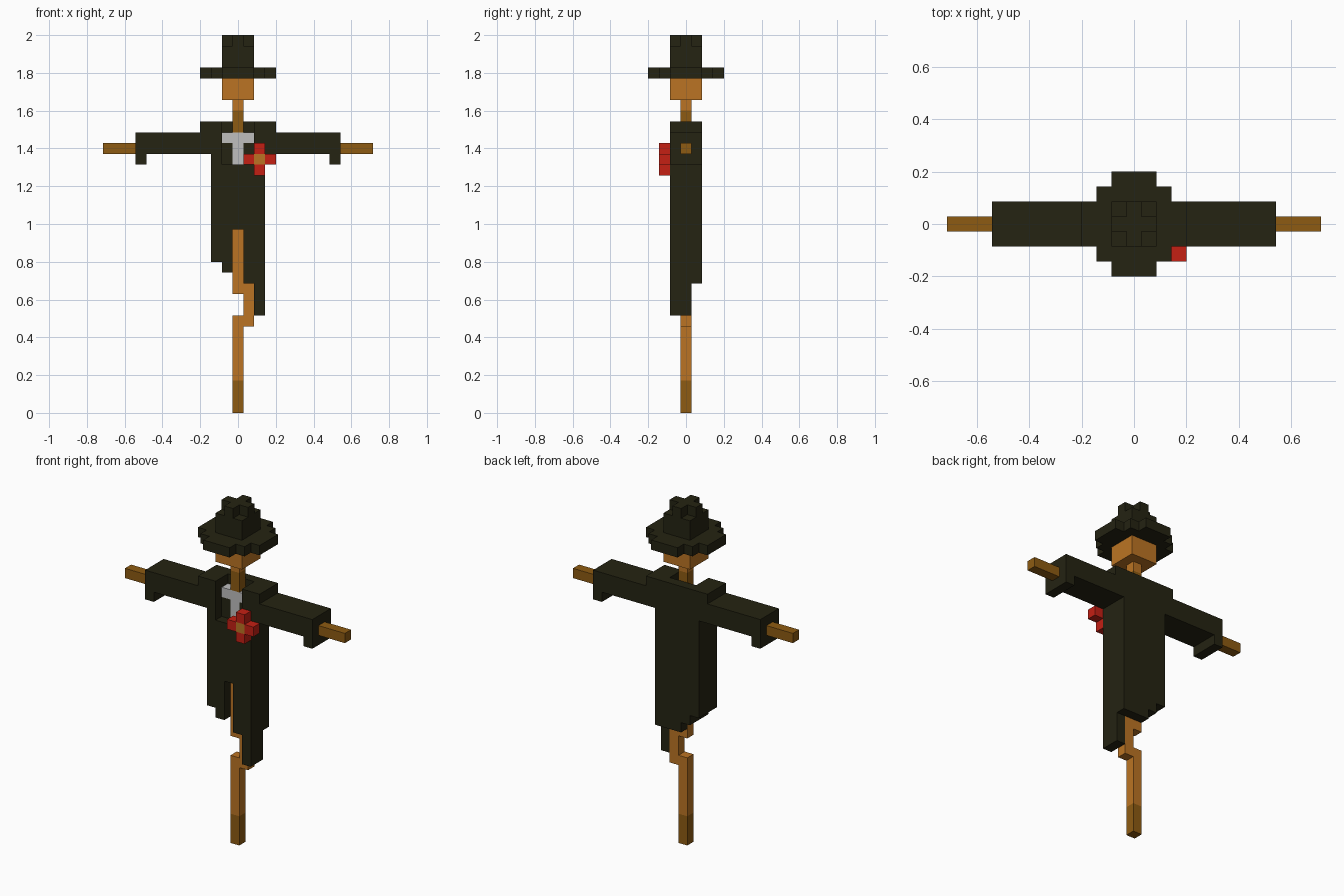
import bpy
import bmesh
from mathutils import Vector

U = 2 / 35  # edge of one block

cube = bpy.data.objects.get("Cube")
if cube:
    bpy.data.objects.remove(cube)


def material(name, color):
    m = bpy.data.materials.new(name)
    m.use_nodes = True
    m.diffuse_color = (*color, 1)
    m.node_tree.nodes["Principled BSDF"].inputs["Base Color"].default_value = (*color, 1)
    return m


CLOTH = material("dark cloth", (0.018, 0.017, 0.006))
WOOD = material("light wood", (0.50, 0.175, 0.017))
BROWN = material("dark wood", (0.27, 0.105, 0.006))
RED = material("red petal", (0.56, 0.014, 0.007))
GREY = material("grey shirt", (0.52, 0.52, 0.52))


def box(x0, x1, y0, y1, z0, z1):
    """Set of block cells, both ends included."""
    return {(x, y, z) for x in range(x0, x1 + 1)
            for y in range(y0, y1 + 1) for z in range(z0, z1 + 1)}


def build(name, cells, mat):
    """Join cells into one solid skin, keeping only the outer faces."""
    bm = bmesh.new()
    verts = {}

    def vert(p):
        key = tuple(round(c * 2) for c in p)
        if key not in verts:
            verts[key] = bm.verts.new(Vector((p.x, p.y, p.z + 0.5)) * U)
        return verts[key]

    for cell in sorted(cells):
        c = Vector(cell)
        for axis in range(3):
            for sign in (-1, 1):
                n = Vector((0, 0, 0))
                n[axis] = sign
                if tuple(int(v) for v in c + n) in cells:
                    continue
                a, b = Vector((0, 0, 0)), Vector((0, 0, 0))
                a[(axis + 1) % 3] = 0.5
                b[(axis + 2) % 3] = 0.5 * sign
                mid = c + n * 0.5
                bm.faces.new([vert(mid + o) for o in (-a - b, a - b, a + b, b - a)])
    bmesh.ops.dissolve_limit(bm, angle_limit=0.01, verts=bm.verts, edges=bm.edges)
    mesh = bpy.data.meshes.new(name)
    bm.to_mesh(mesh)
    bm.free()
    mesh.materials.append(mat)
    obj = bpy.data.objects.new(name, mesh)
    bpy.context.collection.objects.link(obj)
    return obj


# Crooked pole
build("pole_foot", box(0, 0, 0, 0, 0, 2), BROWN)
build("pole", box(0, 0, 0, 0, 3, 8) | box(1, 1, 0, 0, 8, 11) | box(0, 0, 0, 0, 11, 16), WOOD)
build("neck", box(0, 0, 0, 0, 26, 27), BROWN)
build("neck_top", box(0, 0, 0, 0, 28, 28), WOOD)

# Head and round-brimmed hat with a notched crown
build("head", box(-1, 1, -1, 1, 29, 30), WOOD)
hat = box(-1, 1, -1, 1, 32, 33) | box(-1, 1, 0, 0, 34, 34) | box(0, 0, -1, 1, 34, 34)
for reach in (1, 2, 3):
    hat |= box(-reach, reach, reach - 4, 4 - reach, 31, 31)
build("hat", hat, CLOTH)

# Coat with a ragged hem, one column per step
coat = box(-9, 9, -1, 1, 24, 25)
for x, hem in zip(range(-2, 3), (14, 13, 12, 12, 12)):
    coat |= box(x, x, -1, 1, hem, 23)
coat |= box(2, 2, -1, 0, 9, 11)
for side in (-1, 1):
    coat |= box(side * 9, side * 9, -1, 1, 23, 23)          # cuff
    coat |= box(min(side * 2, side * 3), max(side * 2, side * 3), -1, 1, 26, 26)
coat |= box(-1, 1, 1, 1, 26, 26)                            # back collar
coat -= box(0, 0, -1, 0, 0, 16)                             # front slit
coat -= box(-1, 1, -1, -1, 23, 25)                          # open chest
shirt = box(-1, 1, 0, 0, 25, 25) | box(0, 0, 0, 0, 23, 24)
build("coat", coat - shirt, CLOTH)
build("shirt", shirt, GREY)

# Stick hands
build("left_hand", box(10, 12, 0, 0, 24, 24), BROWN)
build("right_hand", box(-12, -10, 0, 0, 24, 24), BROWN)

# Flower on the chest
heart = box(2, 2, -2, -2, 23, 23)
build("flower_center", heart, WOOD)
build("flower_petals", (box(1, 3, -2, -2, 23, 23) | box(2, 2, -2, -2, 22, 24)) - heart, RED)
